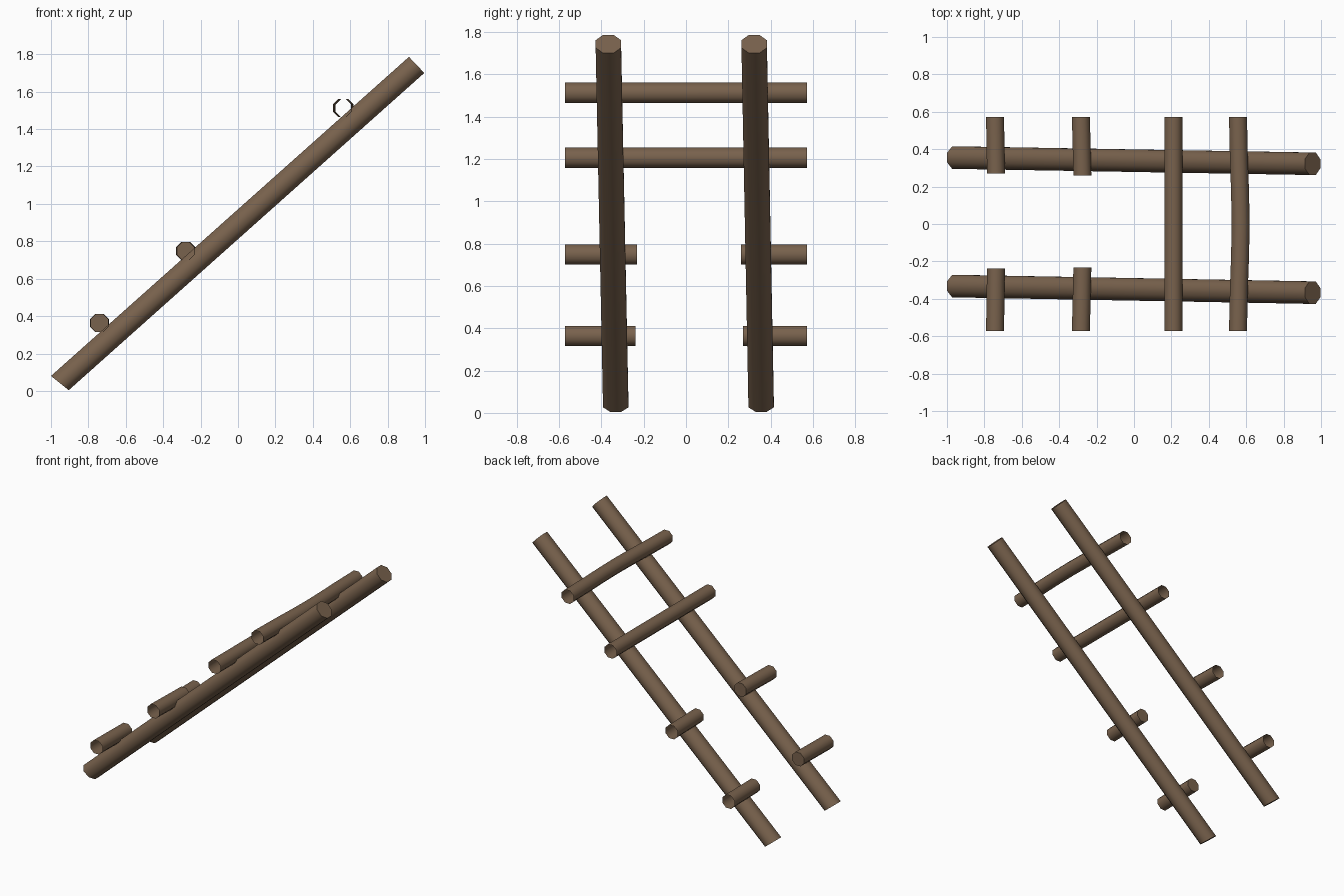
import bpy, bmesh, math
from mathutils import Vector

if "Cube" in bpy.data.objects:
    bpy.data.objects.remove(bpy.data.objects["Cube"])

wood = bpy.data.materials.new("brown wood")
wood.diffuse_color = (0.19, 0.122, 0.074, 1)
wood.use_nodes = True
wood.node_tree.nodes["Principled BSDF"].inputs["Base Color"].default_value = wood.diffuse_color
SIDES = 8


def tube(name, rings, cap_start, cap_end):
    """Loft octagonal rings given as (centre, half axis u, half axis v)."""
    bm = bmesh.new()
    k = 1 / math.cos(math.pi / SIDES)      # flats lie on the half axes
    loops = []
    for c, u, v in rings:
        loop = []
        for i in range(SIDES):
            a = 2 * math.pi * (i + 0.5) / SIDES
            loop.append(bm.verts.new(Vector(c) + Vector(u) * (k * math.cos(a))
                                     + Vector(v) * (k * math.sin(a))))
        loops.append(loop)
    for a, b in zip(loops, loops[1:]):
        for i in range(SIDES):
            j = (i + 1) % SIDES
            bm.faces.new((a[i], a[j], b[j], b[i]))
    if cap_start:
        bm.faces.new(loops[0][::-1])
    if cap_end:
        bm.faces.new(loops[-1])
    # make the side walls face outwards
    f = next(f for f in bm.faces if len(f.verts) == 4)
    mid = (Vector(rings[0][0]) + Vector(rings[1][0])) / 2
    if f.normal.length == 0:
        f.normal_update()
    if f.normal.dot(f.calc_center_median() - mid) < 0:
        bmesh.ops.reverse_faces(bm, faces=bm.faces[:])
    me = bpy.data.meshes.new(name)
    bm.to_mesh(me)
    bm.free()
    me.materials.append(wood)
    ob = bpy.data.objects.new(name, me)
    bpy.context.collection.objects.link(ob)
    bpy.ops.object.select_all(action='DESELECT')
    ob.select_set(True)
    bpy.context.view_layer.objects.active = ob
    bpy.ops.object.shade_smooth_by_angle(angle=math.radians(50))
    return ob


# Two leaning side rails, slightly skewed, with a slanted foot cut
for name, y0, y1 in (("left_rail", 0.355, 0.322), ("right_rail", -0.332, -0.367)):
    tube(name, [((-0.9525, y0, 0.042), (0, 0.06, 0), (-0.0475, 0, 0.038)),
                ((0.955, y1, 1.743), (0, 0.06, 0), (-0.041, 0, 0.043))], True, True)


def rung(name, points, cap_end, r=0.048):
    """Tube along y, open at the first end."""
    tube(name, [(p, (r, 0, 0), (0, 0, r)) for p in points], False, cap_end)


# Whole rungs, open at both ends; the top one bows a little
rung("upper_middle_rung", [(0.21, -0.572, 1.205), (0.21, 0.572, 1.205)], False)
rung("top_rung", [(0.556 + 0.014 * math.cos(y / 0.572 * math.pi / 2) ** 2, y, 1.512)
                  for y in (-0.572, -0.34, -0.17, 0, 0.17, 0.34, 0.572)], False)

# Broken rung stubs: open outside, closed at the break
for name, x, z, y_pos, y_neg, dx in (("bottom", -0.743, 0.363, 0.27, -0.238, 0.005),
                                     ("lower_middle", -0.284, 0.748, 0.26, -0.232, 0.008)):
    rung(name + "_stub_left", [(x, 0.572, z), (x + dx, y_pos, z)], True)
    rung(name + "_stub_right", [(x, -0.572, z), (x + dx, y_neg, z)], True)
